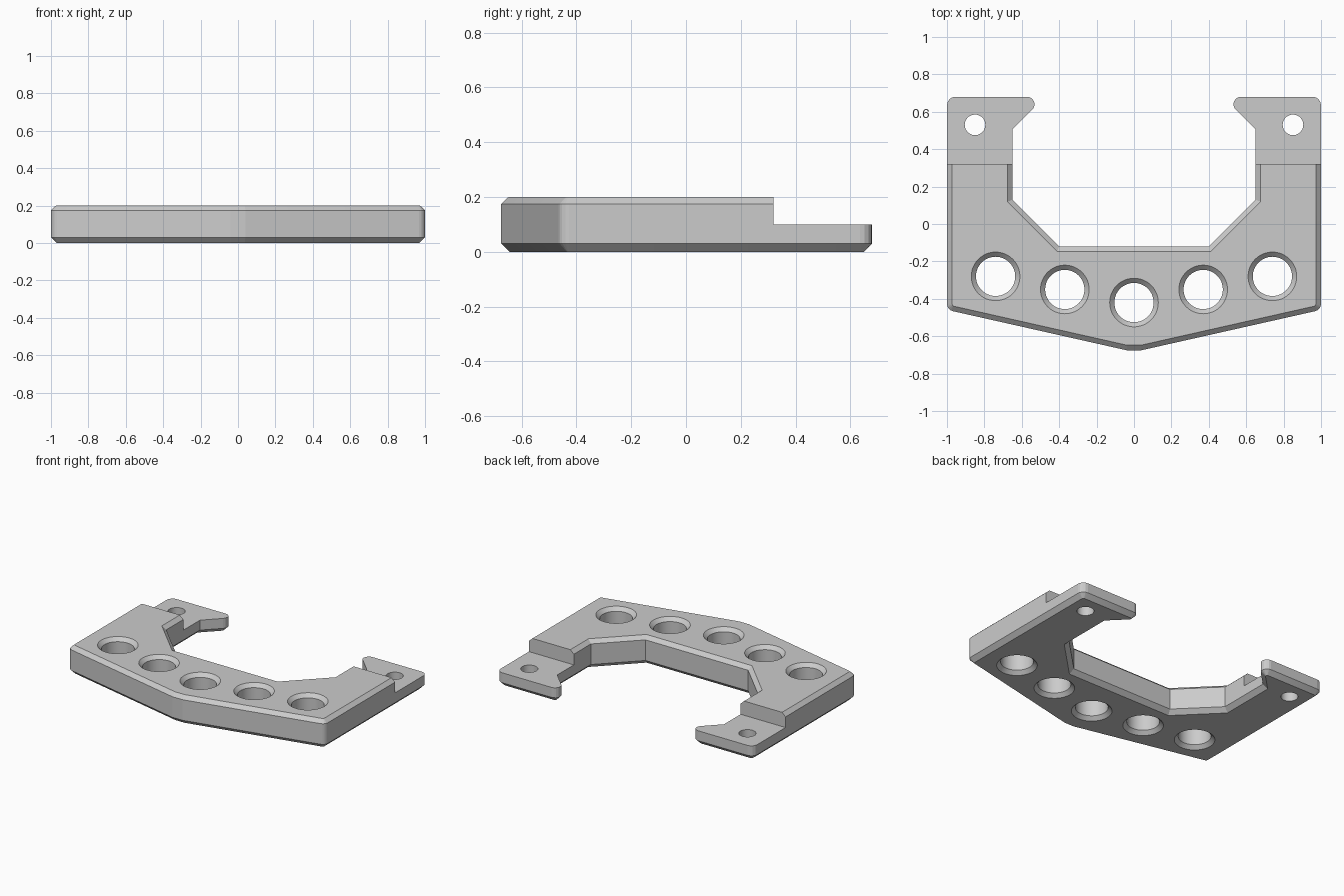
import bpy, bmesh, math
from mathutils import Vector

if "Cube" in bpy.data.objects:
    bpy.data.objects.remove(bpy.data.objects["Cube"])

grey = bpy.data.materials.new("light grey")
grey.diffuse_color = (0.6, 0.6, 0.6, 1)
grey.use_nodes = True
grey.node_tree.nodes["Principled BSDF"].inputs["Base Color"].default_value = grey.diffuse_color


def stack(name, rings):
    """Closed solid from equal-length rings of points, bottom to top."""
    bm = bmesh.new()
    loops = [[bm.verts.new(p) for p in r] for r in rings]
    n = len(rings[0])
    for a, b in zip(loops, loops[1:]):
        for i in range(n):
            j = (i + 1) % n
            bm.faces.new((a[i], a[j], b[j], b[i]))
    bm.faces.new(loops[0][::-1])
    bm.faces.new(loops[-1])
    bmesh.ops.recalc_face_normals(bm, faces=bm.faces)
    me = bpy.data.meshes.new(name)
    bm.to_mesh(me)
    bm.free()
    me.materials.append(grey)
    ob = bpy.data.objects.new(name, me)
    bpy.context.collection.objects.link(ob)
    return ob


def fillet(corners):
    """Round each (x, y, radius, segments) corner with a tangent arc."""
    out = []
    for i, (x, y, r, seg) in enumerate(corners):
        p = Vector((x, y))
        if r == 0:
            out.append(p)
            continue
        a = (Vector(corners[i - 1][:2]) - p).normalized()
        b = (Vector(corners[(i + 1) % len(corners)][:2]) - p).normalized()
        half = a.angle(b) / 2
        c = p + (a + b).normalized() * r / math.sin(half)
        u = p + a * r / math.tan(half) - c
        v = p + b * r / math.tan(half) - c
        turn = math.pi - 2 * half
        for k in range(seg + 1):
            t = k / seg
            out.append(c + (u * math.sin((1 - t) * turn) + v * math.sin(t * turn)) / math.sin(turn))
    return out


def inset(pts, d):
    """Mitred inward offset of a counter-clockwise outline."""
    out = []
    for i, p in enumerate(pts):
        e1 = (p - pts[i - 1]).normalized()
        e2 = (pts[(i + 1) % len(pts)] - p).normalized()
        n1, n2 = Vector((-e1.y, e1.x)), Vector((-e2.y, e2.x))
        out.append(p + (n1 + n2) * d / (1 + n1.dot(n2)))
    return out


def lathe(name, x, y, profile, n=48):
    return stack(name, [[(x + r * math.cos(2 * math.pi * i / n),
                          y + r * math.sin(2 * math.pi * i / n), z)
                         for i in range(n)] for r, z in profile])


# Bracket: half outline, mirrored, with chamfered top and bottom rims
half = [(1, -0.459, 0.04, 4), (1, 0.68, 0.045, 4), (0.475, 0.68, 0.04, 6),
        (0.65, 0.505, 0, 1), (0.65, 0.13, 0, 1), (0.40, -0.12, 0, 1)]
corners = [(0, -0.684, 0.18, 1)] + half + [(-x, y, r, s) for x, y, r, s in reversed(half)]
outline = fillet(corners)
layers = [(0.03, 0), (0, 0.03), (0, 0.175), (0.027, 0.2)]
bracket = stack("bracket", [[(p.x, p.y, z) for p in inset(outline, d)] for d, z in layers])

# Cutters: lowered rear tabs, chamfered large holes, plain screw holes
cutters = [stack("tab_step_cutter", [[(-2, 0.32, z), (2, 0.32, z), (2, 1, z), (-2, 1, z)]
                                     for z in (0.1, 0.5)])]
large = [(0.155, -0.025), (0.105, 0.025), (0.105, 0.175), (0.155, 0.225)]
for x, y in [(-0.74, -0.28), (-0.37, -0.35), (0, -0.42), (0.37, -0.35), (0.74, -0.28)]:
    cutters.append(lathe("large_hole_cutter", x, y, large))
for x in (-0.85, 0.85):
    cutters.append(lathe("screw_hole_cutter", x, 0.53, [(0.055, -0.1), (0.055, 0.3)]))

bpy.context.view_layer.objects.active = bracket
bracket.select_set(True)
for c in cutters:
    c.hide_render = True
    mod = bracket.modifiers.new("cut", 'BOOLEAN')
    mod.operation = 'DIFFERENCE'
    mod.solver = 'EXACT'
    mod.object = c
    bpy.ops.object.modifier_apply(modifier=mod.name)
for c in cutters:
    bpy.data.objects.remove(c)

# Smooth only the round hole walls; every other facet stays crisp
bpy.ops.object.shade_smooth_by_angle(angle=math.radians(8))
